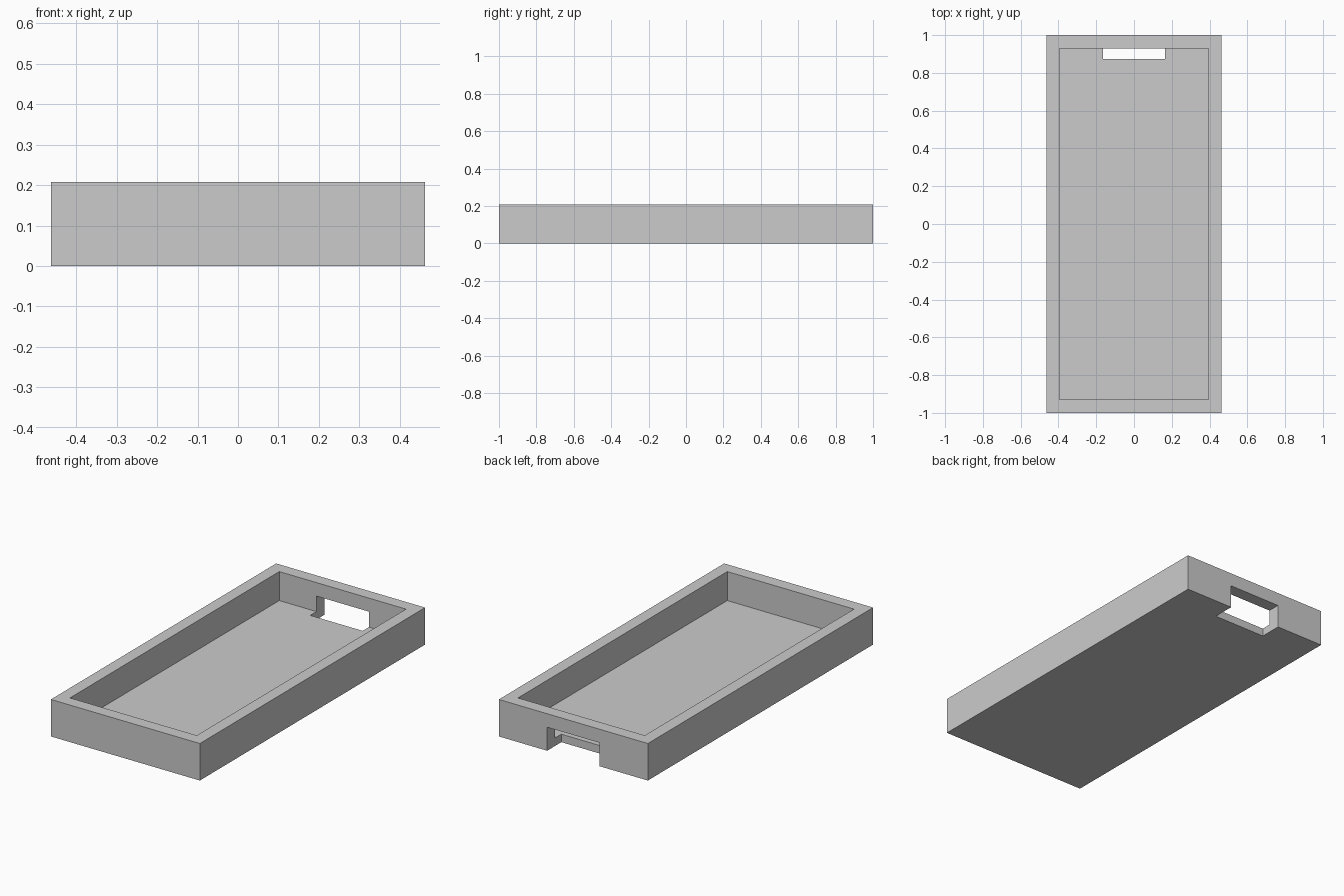
import bpy

cube = bpy.data.objects.get("Cube")
if cube:
    bpy.data.objects.remove(cube, do_unlink=True)

# Overall sizes
HALF_X, HALF_Y, HEIGHT = 0.463, 1.0, 0.208
INNER_X, INNER_Y, FLOOR = 0.394, 0.929, 0.045
SLOT_X, SLOT_FRONT, SLOT_TOP = 0.163, 0.874, 0.132
CLEAR = 0.1

grey = bpy.data.materials.new("plain grey")
grey.use_nodes = True
colour = (0.6, 0.6, 0.6, 1)
grey.diffuse_color = colour
grey.node_tree.nodes["Principled BSDF"].inputs["Base Color"].default_value = colour


def box(name, low, high):
    """Axis-aligned box between two corners."""
    bpy.ops.mesh.primitive_cube_add(size=1)
    ob = bpy.context.object
    ob.name = name
    for v in ob.data.vertices:
        v.co = [b if c > 0 else a for c, a, b in zip(v.co, low, high)]
    ob.data.materials.append(grey)
    return ob


def cut(target, cutter):
    """Subtract the cutter from the target, then discard it."""
    cutter.hide_render = True
    mod = target.modifiers.new("cut", 'BOOLEAN')
    mod.operation = 'DIFFERENCE'
    mod.solver = 'EXACT'
    mod.object = cutter
    bpy.context.view_layer.objects.active = target
    bpy.ops.object.modifier_apply(modifier=mod.name)
    bpy.data.objects.remove(cutter, do_unlink=True)


# Solid tray block
tray = box("tray", (-HALF_X, -HALF_Y, 0), (HALF_X, HALF_Y, HEIGHT))

# Open recess with a thin floor
cut(tray, box("recess_cutter", (-INNER_X, -INNER_Y, FLOOR),
              (INNER_X, INNER_Y, HEIGHT + CLEAR)))

# Slot through the back wall and the floor edge
cut(tray, box("slot_cutter", (-SLOT_X, SLOT_FRONT, -CLEAR),
              (SLOT_X, HALF_Y + CLEAR, SLOT_TOP)))
